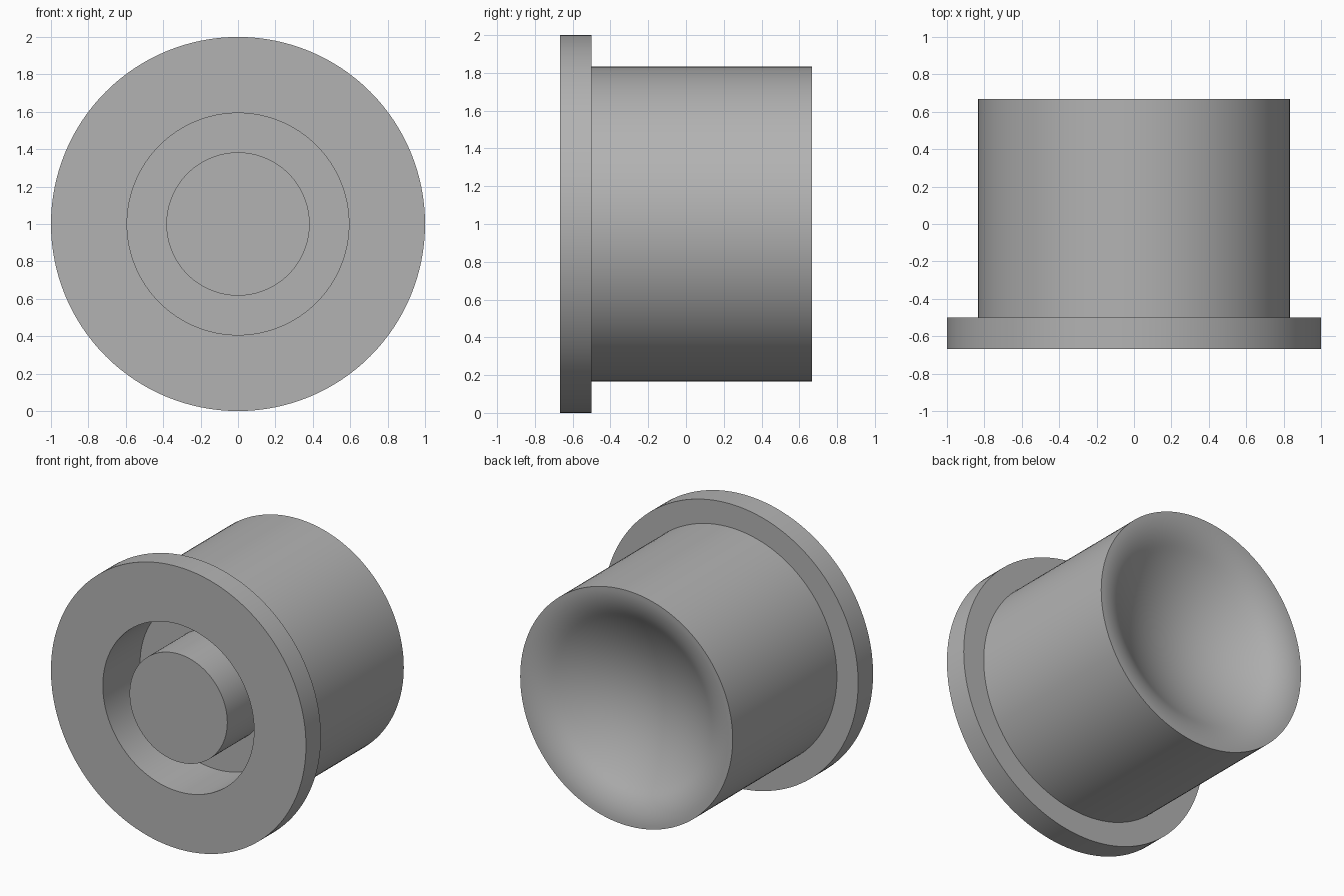
import bpy
import bmesh
import math
from mathutils import Vector

SEGMENTS = 128
AXIS_Z = 1.0      # height of the horizontal turning axis
FRONT, BACK = -0.667, 0.667

default = bpy.data.objects.get("Cube")
if default:
    bpy.data.objects.remove(default, do_unlink=True)

grey = bpy.data.materials.new("plain grey")
grey.use_nodes = True
colour = (0.45, 0.45, 0.45, 1)
grey.diffuse_color = colour
grey.node_tree.nodes["Principled BSDF"].inputs["Base Color"].default_value = colour


def lathe(name, profile):
    """Turn a (radius, y) profile around the front-to-back axis."""
    bm = bmesh.new()
    verts = [bm.verts.new((r, y, 0)) for r, y in profile]
    edges = [bm.edges.new(pair) for pair in zip(verts, verts[1:])]
    bmesh.ops.spin(bm, geom=verts + edges, cent=Vector(), axis=(0, 1, 0),
                   angle=math.tau, steps=SEGMENTS)
    bmesh.ops.remove_doubles(bm, verts=bm.verts, dist=1e-4)
    bmesh.ops.recalc_face_normals(bm, faces=bm.faces)
    mesh = bpy.data.meshes.new(name)
    bm.to_mesh(mesh)
    bm.free()
    mesh.materials.append(grey)
    obj = bpy.data.objects.new(name, mesh)
    obj.location.z = AXIS_Z
    bpy.context.collection.objects.link(obj)
    bpy.ops.object.select_all(action="DESELECT")
    obj.select_set(True)
    bpy.context.view_layer.objects.active = obj
    bpy.ops.object.shade_smooth_by_angle(angle=math.radians(35))
    return obj


# Dish in the back: a rounded lip that flows into a shallow bowl
RIM, TURN, DEPTH = 0.833, 0.62, 0.27


def dish_depth(r):
    if r > TURN:
        return DEPTH * (RIM - r) ** 2 / (RIM * (RIM - TURN))
    return DEPTH * (1 - r * r / (RIM * TURN))


STEPS = 32
dish = [(RIM * (1 - i / STEPS), BACK - dish_depth(RIM * (1 - i / STEPS)))
        for i in range(STEPS + 1)]

# Flanged barrel with a round recess in the front
FLOOR = -0.25
lathe("flanged_barrel", [
    (0, FLOOR), (0.593, FLOOR), (0.593, FRONT), (1, FRONT),
    (1, -0.5), (RIM, -0.5)] + dish)

# Pin standing in the recess, flush with the flange
lathe("centre_pin", [(0, FRONT), (0.383, FRONT), (0.383, FLOOR + 0.02),
                     (0, FLOOR + 0.02)])
